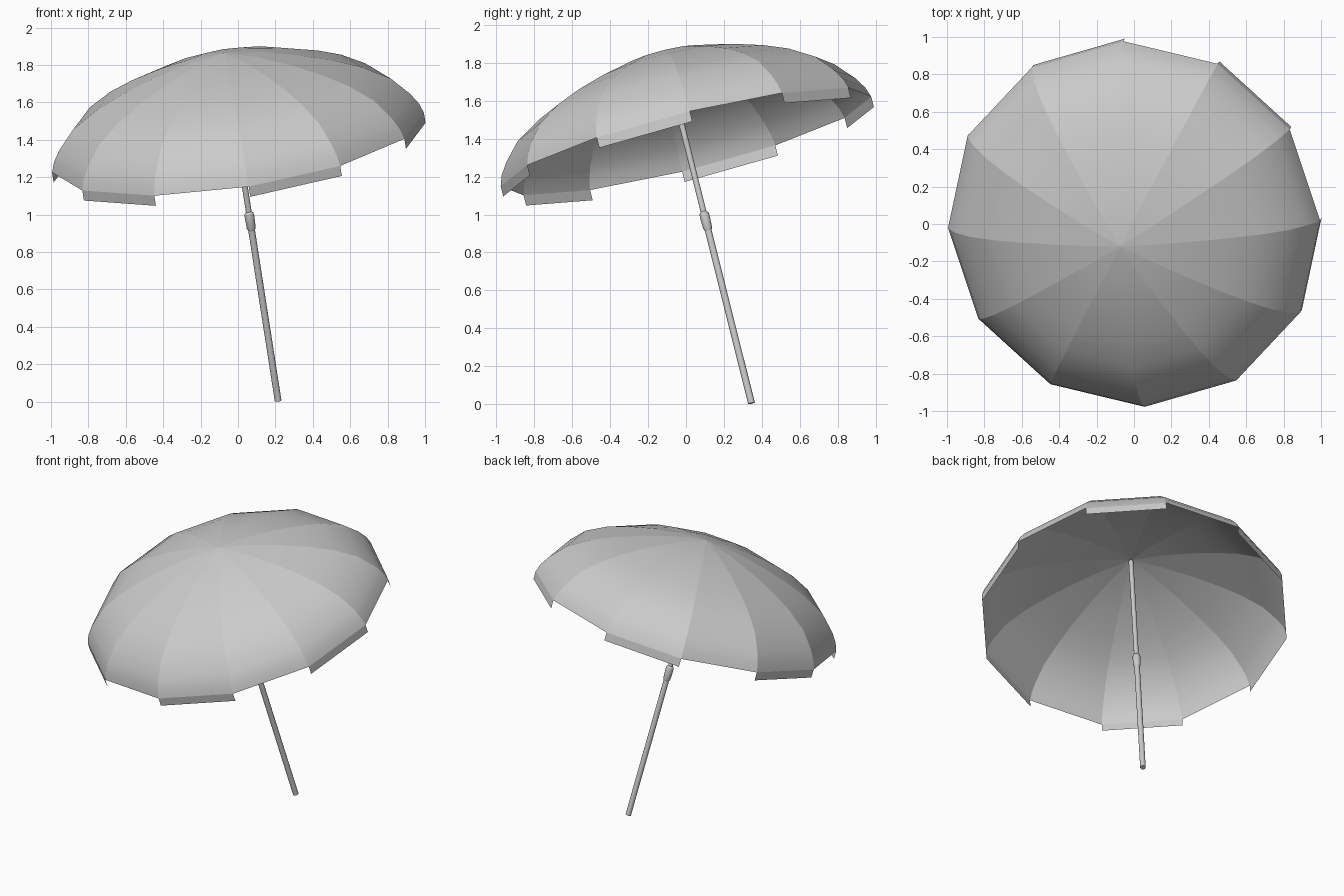
import bpy, bmesh, math
from mathutils import Vector, Matrix

if "Cube" in bpy.data.objects:
    bpy.data.objects.remove(bpy.data.objects["Cube"])

SIDES = 12
# Tilted frame: origin at the rim centre, local z along the pole, local x to a rib tip
axis = Vector((-0.149, -0.24, 0.959)).normalized()
rib = Vector((0.99, 0.02, 0.158))
rib = (rib - axis * rib.dot(axis)).normalized()
FRAME = Matrix((rib, axis.cross(rib), axis)).transposed().to_4x4()
FRAME.translation = Vector((0, 0, 1.385))


def finish(bm, name):
    me = bpy.data.meshes.new(name)
    bm.to_mesh(me)
    bm.free()
    me.transform(FRAME)
    ob = bpy.data.objects.new(name, me)
    bpy.context.collection.objects.link(ob)
    return ob


def revolve(profile, n):
    """Surface of revolution; returns the bmesh and its rings of vertices."""
    bm = bmesh.new()
    rings = []
    for r, h in profile:
        if r == 0:
            rings.append([bm.verts.new((0, 0, h))] * n)
        else:
            rings.append([bm.verts.new((r * math.cos(math.tau * i / n),
                                        r * math.sin(math.tau * i / n), h))
                          for i in range(n)])
    for a, b in zip(rings, rings[1:]):
        for i in range(n):
            j = (i + 1) % n
            f = bm.faces.new(dict.fromkeys((a[i], a[j], b[j], b[i])))
            f.smooth = True
    return bm, rings


# Canopy: twelve smooth panels with sharp ribs between them
dome = [(1.007, 0), (0.988, 0.055), (0.95, 0.115), (0.86, 0.215), (0.72, 0.30),
        (0.58, 0.36), (0.40, 0.42), (0.20, 0.472), (0, 0.5)]
bm, rings = revolve(dome, SIDES)
for a, b in zip(rings, rings[1:]):
    for i in range(SIDES):
        bm.edges.get((a[i], b[i])).smooth = False
finish(bm, "canopy")

# Valance: a short flap hanging below every second panel
bm = bmesh.new()
for k in range(1, SIDES, 2):
    pts = []
    for i, h in ((k, 0), (k, -0.056), (k + 1, -0.056), (k + 1, 0)):
        t = math.tau * i / SIDES
        pts.append(bm.verts.new((1.007 * math.cos(t), 1.007 * math.sin(t), h)))
    bm.faces.new(pts)
finish(bm, "valance_flaps")


# Pole parts: closed turned shapes along the tilted axis
def turned(name, profile, n=16):
    ob = finish(revolve(profile, n)[0], name)
    bpy.ops.object.select_all(action='DESELECT')
    bpy.context.view_layer.objects.active = ob
    ob.select_set(True)
    bpy.ops.object.shade_smooth_by_angle(angle=math.radians(30))


turned("lower_pole", [(0, -1.439), (0.018, -1.439), (0.018, -0.45), (0, -0.45)])
turned("upper_pole", [(0, -0.46), (0.0155, -0.46), (0.0155, 0.49), (0, 0.49)])
turned("pole_collar", [(0.018, -0.49), (0.024, -0.475), (0.026, -0.41),
                       (0.024, -0.395), (0.0155, -0.385)])
